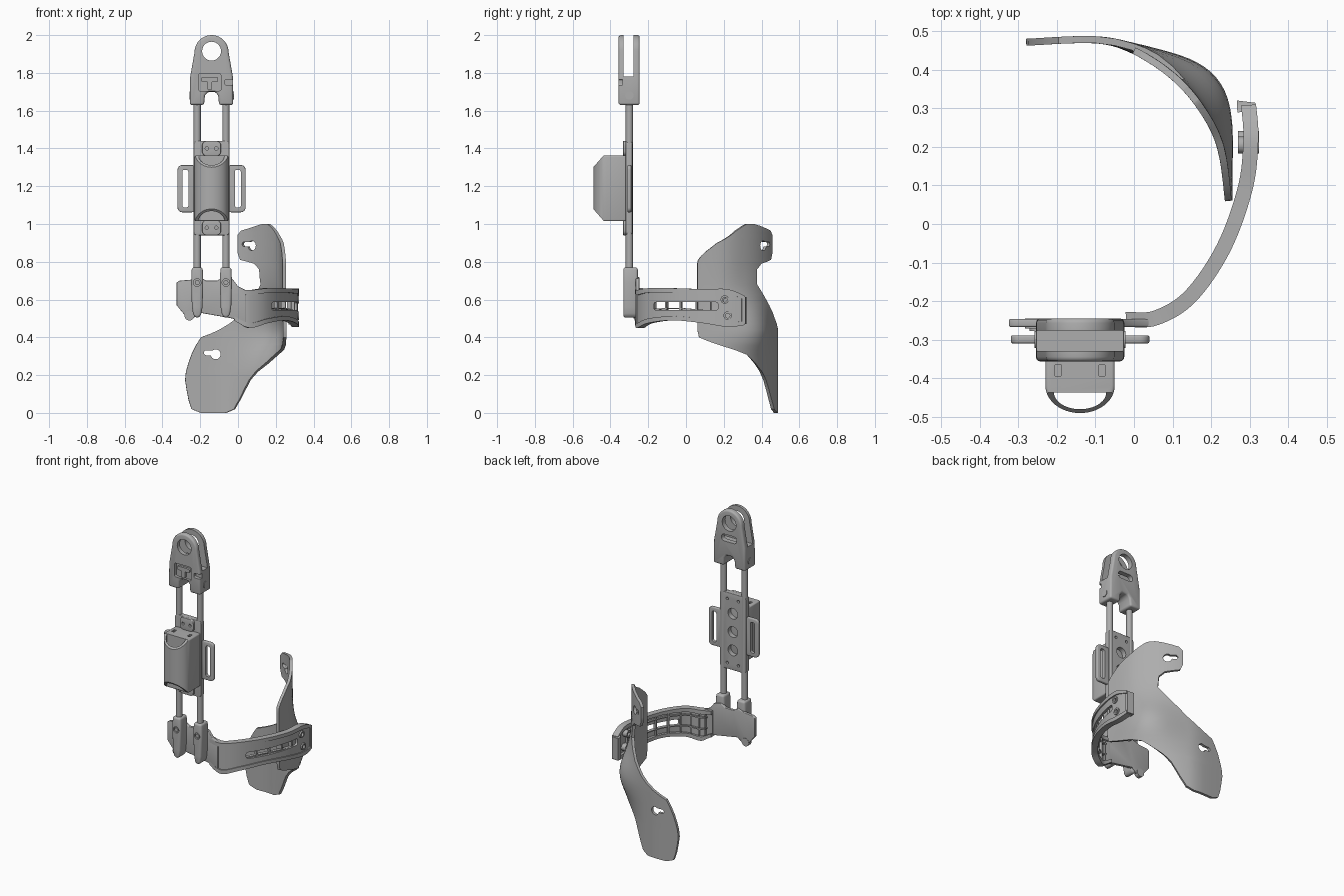
import bpy, bmesh, math
from mathutils import Vector, Matrix

cube = bpy.data.objects.get("Cube")
if cube:
    bpy.data.objects.remove(cube)

grey = bpy.data.materials.new("plain grey")
grey.use_nodes = True
colour = (0.42, 0.42, 0.42, 1)
grey.diffuse_color = colour
grey.node_tree.nodes["Principled BSDF"].inputs["Base Color"].default_value = colour
CX, RODY = -0.14, -0.3


def add(name, bm):
    bmesh.ops.recalc_face_normals(bm, faces=bm.faces)
    me = bpy.data.meshes.new(name)
    bm.to_mesh(me)
    bm.free()
    me.materials.append(grey)
    ob = bpy.data.objects.new(name, me)
    bpy.context.collection.objects.link(ob)
    return ob


def bake(ob):
    dg = bpy.context.evaluated_depsgraph_get()
    me = bpy.data.meshes.new_from_object(ob.evaluated_get(dg))
    ob.modifiers.clear()
    ob.data = me


def prism(name, pts, a, b, axis="y", bevel=0):
    place = {"x": lambda u, v, w: (w, u, v), "y": lambda u, v, w: (u, w, v),
             "z": lambda u, v, w: (u, v, w)}[axis]
    bm = bmesh.new()
    face = bm.faces.new([bm.verts.new(place(u, v, a)) for u, v in pts])
    ext = bmesh.ops.extrude_face_region(bm, geom=[face])
    shift = Vector(place(0, 0, b - a))
    for v in ext["geom"]:
        if isinstance(v, bmesh.types.BMVert):
            v.co += shift
    ob = add(name, bm)
    if bevel:
        m = ob.modifiers.new("bevel", "BEVEL")
        m.width, m.segments, m.limit_method, m.angle_limit = bevel, 3, "ANGLE", 0.7
        bake(ob)
    return ob


def rrect(cx, cy, w, h, r, n=6):
    pts = []
    for k, (sx, sy) in enumerate([(1, 1), (-1, 1), (-1, -1), (1, -1)]):
        for i in range(n + 1):
            t = math.pi / 2 * (k + i / n)
            pts.append((cx + sx * (w / 2 - r) + r * math.cos(t),
                        cy + sy * (h / 2 - r) + r * math.sin(t)))
    return pts


def circle(cx, cy, r, n=28):
    return [(cx + r * math.cos(math.tau * i / n), cy + r * math.sin(math.tau * i / n)) for i in range(n)]


def cut(ob, *cutters):
    for c in cutters:
        m = ob.modifiers.new("cut", "BOOLEAN")
        m.operation, m.object, m.solver = "DIFFERENCE", c, "EXACT"
        bake(ob)
        bpy.data.objects.remove(c)
    return ob


def spline(pts, t):
    i = max(0, min(int(t), len(pts) - 2))
    f = t - i
    p = [Vector(pts[max(0, min(k, len(pts) - 1))]) for k in range(i - 1, i + 3)]
    return 0.5 * (2 * p[1] + (p[2] - p[0]) * f + (2 * p[0] - 5 * p[1] + 4 * p[2] - p[3]) * f * f
                  + (3 * p[1] - p[0] - 3 * p[2] + p[3]) * f ** 3)


def side(pts, t):
    d = spline(pts, t + 0.01) - spline(pts, t - 0.01)
    return Vector((d.y, -d.x)).normalized()


# Top head: two rounded plates joined at the base
outline = [(CX - 0.115, 1.63), (CX - 0.04, 1.63), (CX - 0.035, 1.68), (CX - 0.02, 1.7),
           (CX + 0.02, 1.7), (CX + 0.035, 1.68), (CX + 0.04, 1.63), (CX + 0.115, 1.63), (CX + 0.113, 1.78)]
outline += [(CX + 0.09 * math.cos(a), 1.91 + 0.09 * math.sin(a)) for a in [math.pi * i / 20 for i in range(21)]]
outline += [(CX - 0.113, 1.78)]
head = prism("top_head", outline, -0.357, -0.245, bevel=0.012)
cut(head, prism("c", [(-0.33, 1.78), (-0.277, 1.78), (-0.277, 2.1), (-0.33, 2.1)], -0.5, 0.2, "x"),
    prism("c", circle(CX, 1.915, 0.05), -0.5, -0.1),
    prism("c", rrect(CX, 1.815, 0.11, 0.045, 0.02), -0.29, -0.1),
    prism("c", rrect(CX - 0.01, 1.75, 0.12, 0.09, 0.01), -0.4, -0.338),
    prism("c", rrect(-0.04, 1.75, 0.06, 0.03, 0.008), -0.4, -0.335))
prism("latch_bar", rrect(CX - 0.01, 1.765, 0.09, 0.025, 0.008), -0.352, -0.335)
prism("latch_stem", rrect(CX - 0.01, 1.735, 0.025, 0.05, 0.005), -0.352, -0.335)

# Rods, lower clamps and screws, one set for each side
for tag, s in (("right", -1), ("left", 1)):
    x = CX + s * 0.076
    prism(tag + "_rod", circle(x, RODY, 0.019, 20), 0.6, 1.68, "z")
    prism(tag + "_head_screw", circle(RODY, 1.68, 0.022, 20), CX + s * 0.1, CX + s * 0.118, "x")
    shape = [(x - 0.032, 0.69), (x - 0.028, 0.56), (x - 0.02, 0.515), (x, 0.5), (x + 0.02, 0.515),
             (x + 0.028, 0.56), (x + 0.032, 0.69), (x + 0.029, 0.77), (x - 0.029, 0.77)]
    clamp = prism(tag + "_clamp", shape, -0.332, -0.255, bevel=0.014)
    cut(clamp, prism("c", circle(x, 0.69, 0.02), -0.4, -0.322))
    prism(tag + "_clamp_screw", circle(x, 0.69, 0.013, 16), -0.33, -0.31)

# Carrier plate with round holes, and strap loops beside it
plate = prism("carrier_plate", rrect(CX, 1.19, 0.19, 0.5, 0.02), -0.319, -0.284, bevel=0.004)
for i in (-1, 0, 1):
    cut(plate, prism("c", circle(CX, 1.19 + 0.12 * i, 0.035), -0.5, -0.2))
for z in (0.98, 1.4):
    tab = prism("plate_tab", rrect(CX, z, 0.1, 0.08, 0.025), -0.333, -0.315, bevel=0.004)
    for s in (-1, 1):
        cut(tab, prism("c", circle(CX + s * 0.025, z, 0.009, 14), -0.4, -0.3))
        cut(plate, prism("c", circle(CX + s * 0.04, z, 0.009, 14), -0.3, -0.2))
for tag, s in (("right", -1), ("left", 1)):
    loop = prism(tag + "_strap_loop", rrect(CX + s * 0.13, 1.187, 0.1, 0.25, 0.025), -0.31, -0.289, bevel=0.005)
    cut(loop, prism("c", rrect(CX + s * 0.139, 1.187, 0.032, 0.2, 0.012), -0.5, -0.1))


# Pack on the front, with a round nose open through its sloped ends
def nose(w, back, mid, front):
    arc = [(CX + w * math.cos(a), mid - (mid - front) * math.sin(a)) for a in [math.pi * i / 24 for i in range(25)]]
    return [(CX + w, back)] + arc + [(CX - w, back)] if back != mid else arc


pack = prism("front_pack", nose(0.09, -0.315, -0.42, -0.491), 1.015, 1.362, "z", bevel=0.008)
cut(pack, prism("c", [(-0.43, 1.37), (-0.5, 1.29), (-0.6, 1.5)], -0.5, 0.3, "x"),
    prism("c", [(-0.43, 1.01), (-0.5, 1.09), (-0.6, 0.8)], -0.5, 0.3, "x"),
    prism("c", nose(0.068, -0.437, -0.437, -0.481), 0.8, 1.5, "z"))
for s in (-1, 1):
    cut(pack, prism("c", rrect(CX + s * 0.057, -0.38, 0.018, 0.03, 0.004), 1.33, 1.5, "z"))

# Base plate behind the clamps
base = [(-0.325, 0.69), (-0.31, 0.7), (-0.25, 0.705), (-0.2, 0.72), (-0.17, 0.7), (-0.11, 0.7), (-0.08, 0.72),
        (-0.03, 0.71), (0.0, 0.67), (0.04, 0.65), (0.04, 0.47), (-0.03, 0.5), (-0.2, 0.53), (-0.24, 0.5),
        (-0.265, 0.495), (-0.28, 0.515), (-0.325, 0.57)]
prism("base_plate", base, -0.267, -0.247, bevel=0.004)
prism("base_screw", circle(-0.257, 0.515, 0.026), -0.272, -0.245)
prism("base_screw_cap", circle(-0.257, 0.515, 0.014), -0.278, -0.245)

# Curved arm: x, y, bottom and top along its path
PATH = [(-0.02, -0.262), (0.06, -0.258), (0.155, -0.2), (0.245, -0.07), (0.303, 0.09), (0.318, 0.22), (0.312, 0.31)]
SPAN = [(0.49, 0.66), (0.45, 0.65), (0.475, 0.66), (0.49, 0.66), (0.475, 0.655), (0.455, 0.655), (0.465, 0.62)]


def band(name, t0, t1, v0, v1, inner, outer, n=40):
    bm = bmesh.new()
    rings = []
    for i in range(n + 1):
        t = t0 + (t1 - t0) * i / n
        p, nrm, (lo, hi) = spline(PATH, t), side(PATH, t), spline(SPAN, t)
        rings.append([bm.verts.new((*(p + nrm * o), lo + (hi - lo) * v))
                      for o, v in ((inner, v0), (outer, v0), (outer, v1), (inner, v1))])
    for a, b in zip(rings, rings[1:]):
        for k in range(4):
            bm.faces.new((a[k], a[k - 1], b[k - 1], b[k]))
    bm.faces.new(rings[0])
    bm.faces.new(rings[-1])
    return add(name, bm)


arm = band("arm_skin", 0, 6, 0.05, 0.95, -0.018, -0.002)
cut(arm, prism("c", rrect(0.0, 0.565, 0.34, 0.042, 0.012), 0.1, 0.5, "x"),
    prism("c", circle(0.205, 0.6, 0.017), 0.2, 0.5, "x"), prism("c", circle(0.22, 0.515, 0.017), 0.2, 0.5, "x"))
band("arm_top_rim", 0, 6, 0.87, 1, -0.034, 0.005)
band("arm_bottom_rim", 0, 6, 0, 0.13, -0.034, 0.005)
for i in range(9):
    band("arm_inner_rib", 0.6 + i * 0.52, 0.65 + i * 0.52, 0.1, 0.9, -0.034, -0.01, 2)
for v in (0.35, 0.73):
    band("arm_long_rib", 0.5, 4.9, v, v + 0.04, -0.032, -0.01)
band("arm_end_block", 5.75, 6.15, 0.03, 0.97, -0.045, 0.004, 6)
for y, z in ((0.205, 0.6), (0.22, 0.515)):
    cut(prism("arm_screw", circle(y, z, 0.022), 0.27, 0.324, "x"), prism("c", circle(y, z, 0.012), 0.2, 0.5, "x"))

# Curved cuff: plan path, then height with its start and end along that path
PLAN = [(0.245, 0.06), (0.225, 0.2), (0.175, 0.3), (0.1, 0.385), (0, 0.45), (-0.1, 0.478), (-0.28, 0.472)]
EDGES = [(0, 4.7, 5.5), (0.02, 4.2, 5.75), (0.07, 3.9, 5.85), (0.175, 3.4, 6), (0.22, 3.05, 5.95), (0.31, 2.0, 5.75),
         (0.36, 0.8, 5.62), (0.4, 0.1, 5.5), (0.44, 0, 5), (0.5, 0, 4.1), (0.57, 0, 3.5), (0.68, 0, 2.75),
         (0.76, 0, 2.8), (0.79, 0, 3.1), (0.81, 0.05, 3.85), (0.85, 0.35, 4), (0.9, 0.75, 4), (0.94, 1.3, 4),
         (0.965, 1.6, 3.8), (0.99, 2, 3), (1.0, 2.2, 2.6)]


def cuff_point(s, z):
    bulge = 0.07 * math.exp(-((z - 0.43) / 0.16) ** 2 - ((s - 2.3) / 1.25) ** 2)
    return Vector((*(spline(PLAN, s) + side(PLAN, s) * bulge), z))


bm = bmesh.new()
rows = []
for a, b in zip(EDGES, EDGES[1:] + EDGES[-1:]):
    for f in ((0, 0.5) if a != b else (0,)):
        z, s0, s1 = Vector(a).lerp(Vector(b), f)
        rows.append([bm.verts.new(cuff_point(s0 + (s1 - s0) * i / 36, z)) for i in range(37)])
for lo, hi in zip(rows, rows[1:]):
    for i in range(36):
        bm.faces.new((lo[i], lo[i + 1], hi[i + 1], hi[i]))
cuff = add("curved_cuff", bm)
m = cuff.modifiers.new("thickness", "SOLIDIFY")
m.thickness, m.offset = 0.018, 0
bake(cuff)
# Keyhole openings in both cuff lobes
for x, y, z, turn in ((-0.13, 0.478, 0.31, 0), (0.07, 0.41, 0.885, -0.6)):
    for shape in (circle(0.012, 0, 0.026), rrect(-0.02, 0.008, 0.06, 0.026, 0.012)):
        c = prism("c", shape, -0.1, 0.1)
        c.data.transform(Matrix.Translation((x, y, z)) @ Matrix.Rotation(turn, 4, "Z"))
        cut(cuff, c)

# Smooth shading with sharp edges kept
bpy.ops.object.select_all(action="DESELECT")
for ob in bpy.context.scene.objects:
    if ob.type == "MESH":
        ob.select_set(True)
        bpy.context.view_layer.objects.active = ob
bpy.ops.object.shade_smooth_by_angle(angle=math.radians(35))
